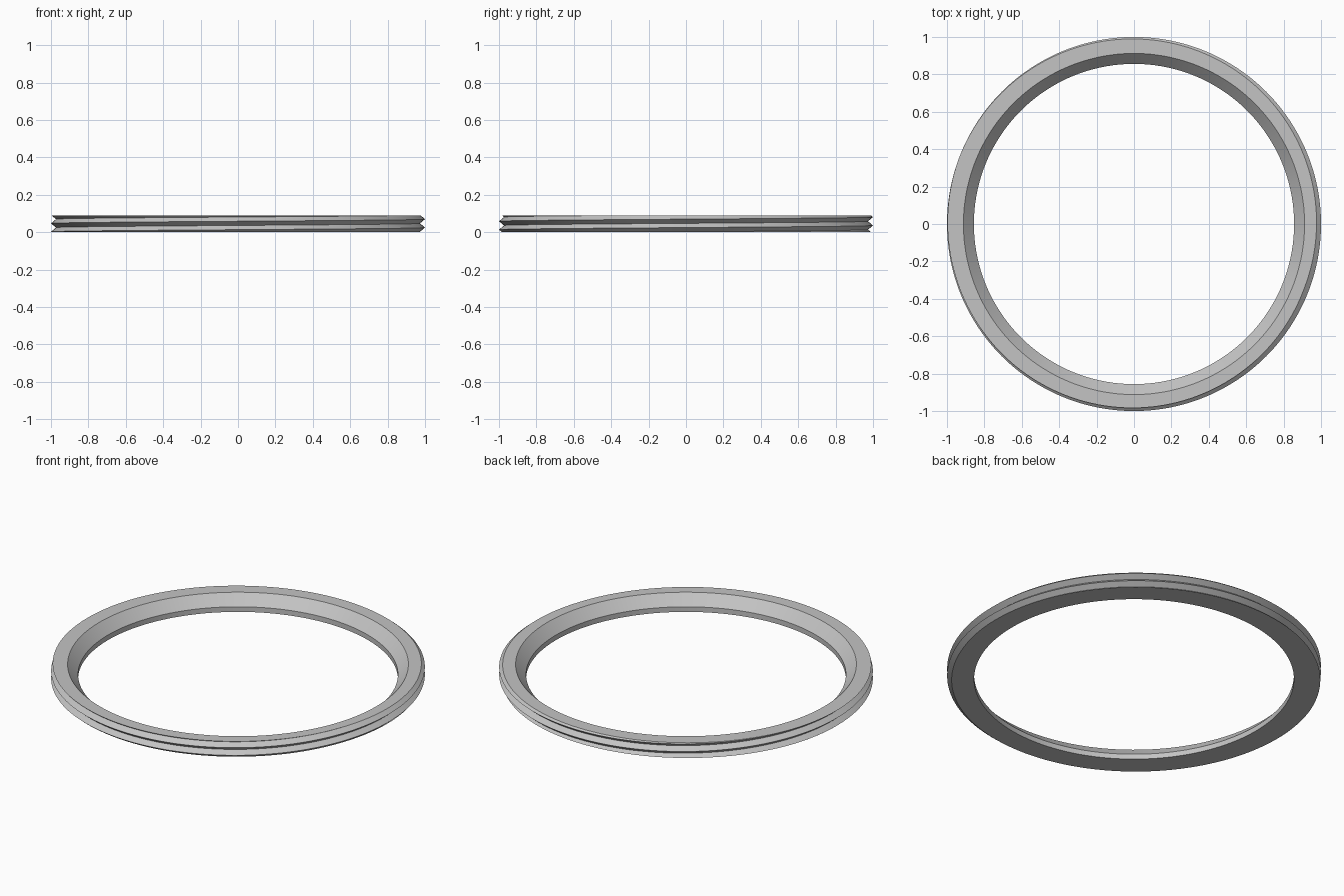
import bpy
import bmesh
import math

cube = bpy.data.objects.get("Cube")
if cube:
    bpy.data.objects.remove(cube, do_unlink=True)

HEIGHT = 0.09
PITCH = 0.045
DEPTH = 0.027
SEGMENTS = 192
RIDGE_BASE = 0.0025
# Inner side of the section: sloped seat, then a short straight bore
INNER = [(0.912, HEIGHT), (0.856, 0.03), (0.856, 0)]


def thread_radius(z, turn):
    """V-shaped thread: triangle wave along z that climbs one pitch per turn."""
    phase = ((z - RIDGE_BASE) / PITCH - turn) % 1
    return 1 - DEPTH * abs(1 - 2 * phase)


def section(turn):
    """Radius and height points of the ring at one angle, outer side first."""
    points = []
    for step in range(-3, 5):
        z = RIDGE_BASE + PITCH * (step / 2 + turn)
        z = min(max(z, 0), HEIGHT)
        points.append((thread_radius(z, turn), z))
    return points + INNER


# Threaded ring, swept around z with the helix joined to itself at the seam
bm = bmesh.new()
columns = []
for i in range(SEGMENTS + 1):
    turn = i / SEGMENTS
    a = math.tau * turn
    columns.append([bm.verts.new((r * math.cos(a), r * math.sin(a), z))
                    for r, z in section(turn)])
for left, right in zip(columns, columns[1:]):
    count = len(left)
    for k in range(count):
        n = (k + 1) % count
        bm.faces.new((left[k], right[k], right[n], left[n]))
bmesh.ops.remove_doubles(bm, verts=bm.verts[:], dist=1e-5)
bmesh.ops.dissolve_degenerate(bm, edges=bm.edges[:], dist=1e-5)
bmesh.ops.recalc_face_normals(bm, faces=bm.faces[:])

mesh = bpy.data.meshes.new("threaded_ring")
bm.to_mesh(mesh)
bm.free()
ring = bpy.data.objects.new("threaded_ring", mesh)
bpy.context.collection.objects.link(ring)

# Plain grey finish
grey = bpy.data.materials.new("light_grey")
grey.use_nodes = True
color = (0.55, 0.55, 0.55, 1)
grey.diffuse_color = color
grey.node_tree.nodes["Principled BSDF"].inputs["Base Color"].default_value = color
mesh.materials.append(grey)

bpy.ops.object.select_all(action='DESELECT')
ring.select_set(True)
bpy.context.view_layer.objects.active = ring
bpy.ops.object.shade_smooth_by_angle(angle=math.radians(25))
